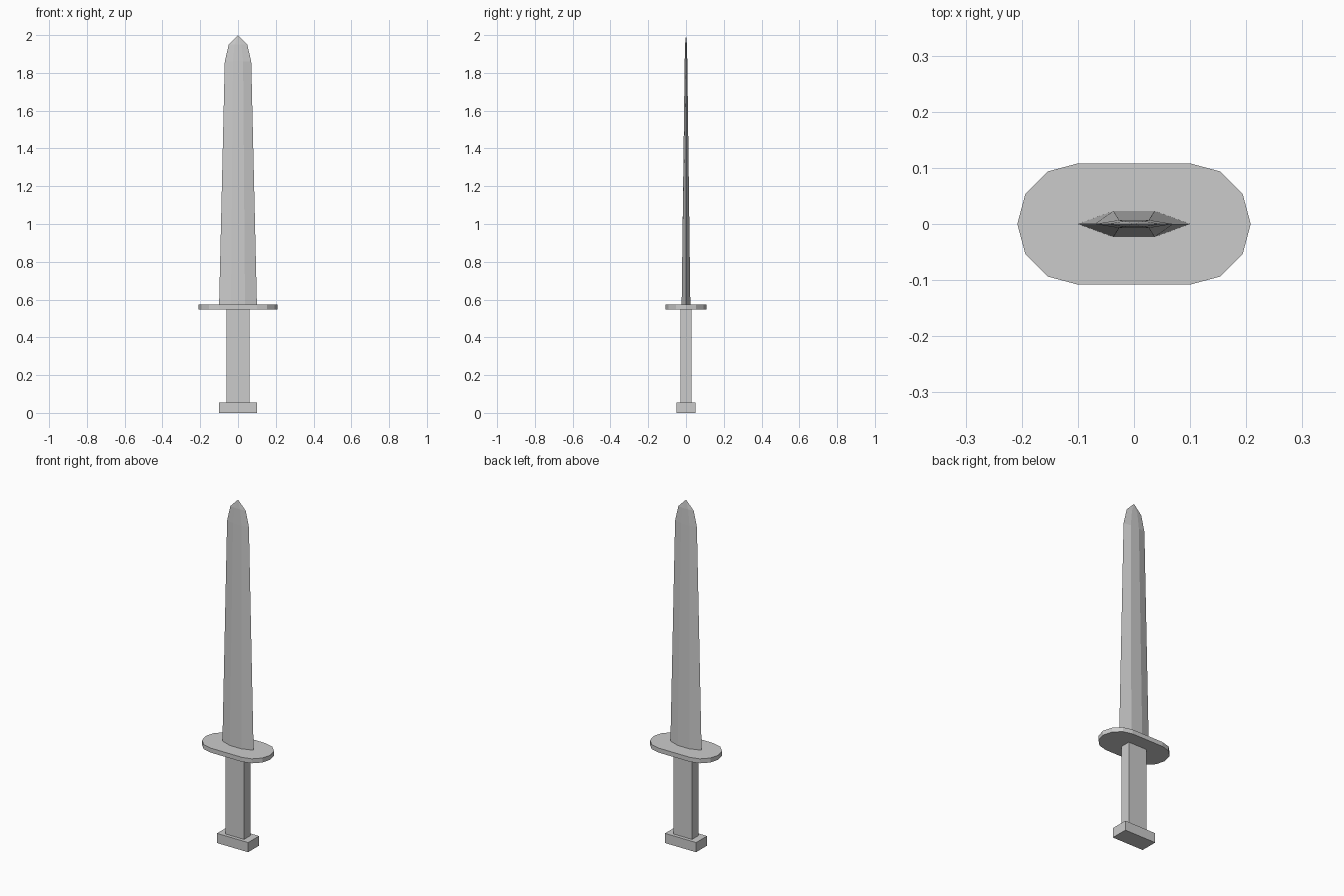
import bpy, bmesh, math

if "Cube" in bpy.data.objects:
    bpy.data.objects.remove(bpy.data.objects["Cube"])


def loft(name, rings, tip=None):
    """Skin a stack of matching point rings, capped flat or closed to a tip."""
    bm = bmesh.new()
    loops = [[bm.verts.new(p) for p in ring] for ring in rings]
    n = len(loops[0])
    for a, b in zip(loops, loops[1:]):
        for i in range(n):
            j = (i + 1) % n
            bm.faces.new((a[i], a[j], b[j], b[i]))
    bm.faces.new(loops[0][::-1])
    if tip:
        t = bm.verts.new(tip)
        for i in range(n):
            bm.faces.new((loops[-1][i], loops[-1][(i + 1) % n], t))
    else:
        bm.faces.new(loops[-1])
    bmesh.ops.recalc_face_normals(bm, faces=bm.faces)
    mesh = bpy.data.meshes.new(name)
    bm.to_mesh(mesh)
    bm.free()
    obj = bpy.data.objects.new(name, mesh)
    bpy.context.collection.objects.link(obj)
    return obj


def prism(name, outline, z0, z1):
    return loft(name, [[(x, y, z) for x, y in outline] for z in (z0, z1)])


def rect(hx, hy):
    return [(-hx, -hy), (hx, -hy), (hx, hy), (-hx, hy)]


# Handle: rectangular pommel and grip
prism("pommel", rect(0.1, 0.05), 0, 0.056)
prism("grip", rect(0.06, 0.03), 0.056, 0.547)

# Guard: flat plate with six-sided rounded ends
radius, offset = 0.108, 0.1
outline = []
for side, start in ((1, -90), (-1, 90)):
    for k in range(7):
        a = math.radians(start + 30 * k)
        outline.append((side * offset + radius * math.cos(a), radius * math.sin(a)))
prism("guard", outline, 0.547, 0.573)


# Blade: tapering hexagonal section with a flat on each face
def section(z, edge, flat, thick):
    return [(-edge, 0, z), (-flat, -thick, z), (flat, -thick, z),
            (edge, 0, z), (flat, thick, z), (-flat, thick, z)]


loft("blade", [section(0.573, 0.1, 0.037, 0.023),
               section(1.86, 0.07, 0.027, 0.007),
               section(1.95, 0.049, 0.018, 0.005)], tip=(0, 0, 2.0))
